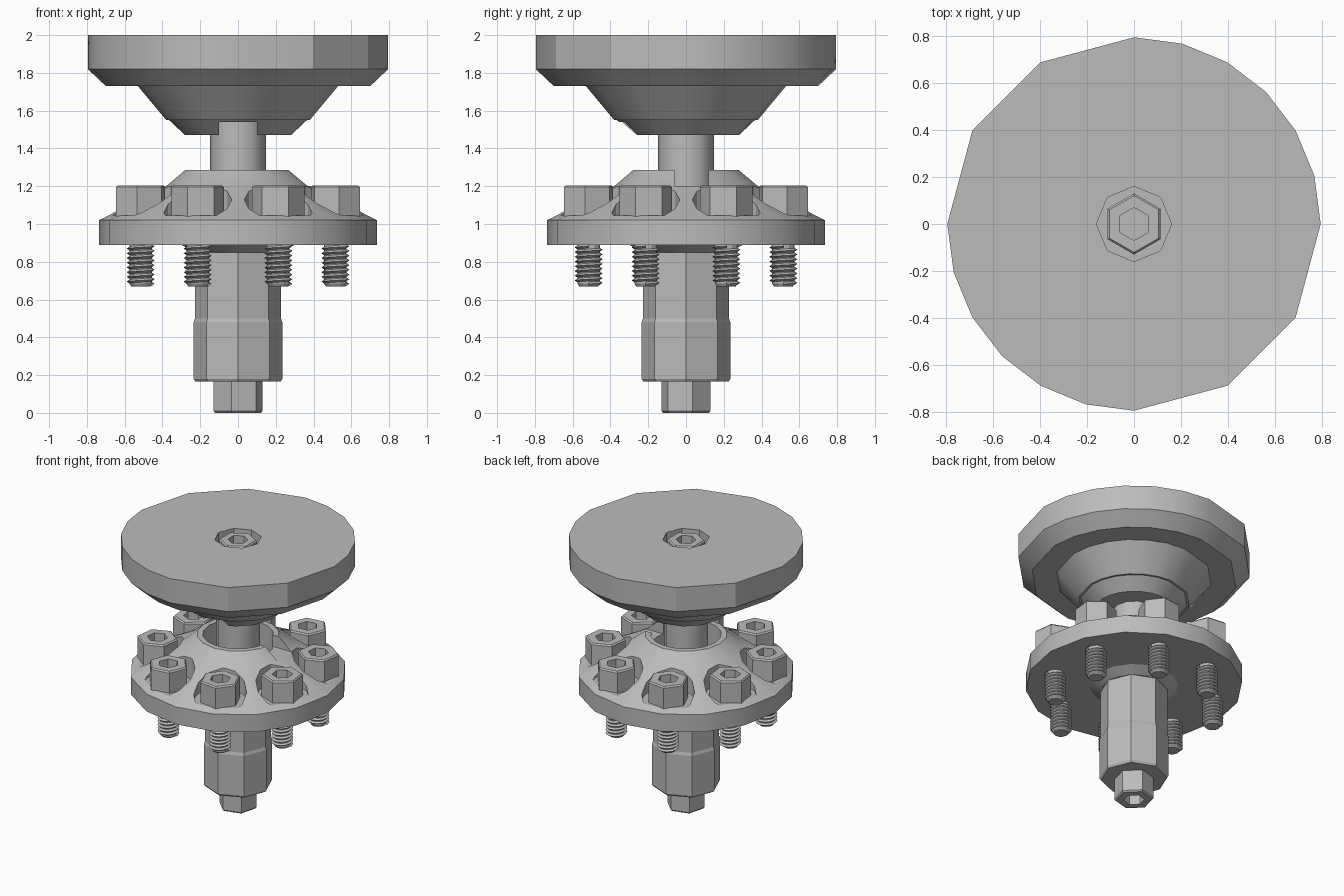
import bpy, bmesh, math

if "Cube" in bpy.data.objects:
    bpy.data.objects.remove(bpy.data.objects["Cube"])

steel = bpy.data.materials.new("steel grey")
steel.diffuse_color = (0.5, 0.5, 0.5, 1)
steel.use_nodes = True
steel.node_tree.nodes["Principled BSDF"].inputs["Base Color"].default_value = steel.diffuse_color


def even(n, start=0):
    return [start + 360 * i / n for i in range(n)]


def lathe(name, profile, angles, loc=(0, 0, 0), smooth=None):
    """Sweep an (r, z) profile through a list of angles in degrees."""
    bm = bmesh.new()
    rings = [[bm.verts.new((r * math.cos(math.radians(a)), r * math.sin(math.radians(a)), z))
              for r, z in profile] for a in angles]
    for i, ring in enumerate(rings):
        nxt = rings[(i + 1) % len(rings)]
        for j in range(len(profile) - 1):
            bm.faces.new((ring[j], nxt[j], nxt[j + 1], ring[j + 1]))
    bmesh.ops.remove_doubles(bm, verts=bm.verts, dist=1e-5)
    bmesh.ops.recalc_face_normals(bm, faces=bm.faces)
    mesh = bpy.data.meshes.new(name)
    bm.to_mesh(mesh)
    bm.free()
    mesh.materials.append(steel)
    ob = bpy.data.objects.new(name, mesh)
    ob.location = loc
    bpy.context.collection.objects.link(ob)
    if smooth:
        activate(ob)
        bpy.ops.object.shade_smooth_by_angle(angle=math.radians(smooth))
    return ob


def activate(ob):
    bpy.ops.object.select_all(action='DESELECT')
    ob.select_set(True)
    bpy.context.view_layer.objects.active = ob


def cut(ob, cutter):
    mod = ob.modifiers.new("cut", 'BOOLEAN')
    mod.operation, mod.solver, mod.object = 'DIFFERENCE', 'EXACT', cutter
    bpy.context.view_layer.update()
    activate(ob)
    bpy.ops.object.modifier_apply(modifier=mod.name)
    bpy.data.objects.remove(cutter)


def prism(r, z0, z1, angles, loc=(0, 0, 0)):
    return lathe("cutter", [(0, z1), (r, z1), (r, z0), (0, z0)], angles, loc)


def box(x0, x1, y0, y1, z0, z1):
    bpy.ops.mesh.primitive_cube_add(size=1, location=((x0 + x1) / 2, (y0 + y1) / 2, (z0 + z1) / 2))
    ob = bpy.context.object
    ob.scale = (x1 - x0, y1 - y0, z1 - z0)
    ob.data.materials.append(steel)
    return ob


def hex_head(name, r, z0, z1, turn, loc=(0, 0, 0), socket_down=False):
    """Hexagonal head with a socket in its top or bottom."""
    s, top, base = (-1, z0, z1) if socket_down else (1, z1, z0)
    return lathe(name, [(0, top - s * 0.09), (0.07, top - s * 0.09), (0.07, top), (r * 0.93, top),
                        (r, top - s * 0.01), (r, base), (0, base)], even(6, turn), loc)


# Upper disc with unevenly spaced rim corners
rim = [0, 15, 30, 45, 60, 75, 90, 120, 150, 180, 195, 210, 225, 240, 255, 270, 300, 330]
disc = lathe("upper_disc", [(0, 2), (0.795, 2), (0.795, 1.82), (0.70, 1.73), (0.53, 1.73),
                            (0.38, 1.55), (0.365, 1.55), (0.28, 1.47), (0, 1.47)], rim)
cut(disc, prism(0.16, 1.88, 2.1, even(8)))
cut(disc, box(-0.1, 0.1, -0.5, -0.1, 1.4, 1.54))
activate(disc)
bpy.ops.object.shade_smooth_by_angle(angle=math.radians(25))
hex_head("disc_bolt", 0.13, 1.87, 1.99, 30)

# Stem joining disc and flange
lathe("stem", [(0, 1.6), (0.148, 1.6), (0.148, 1.05), (0, 1.05)], even(12), smooth=35)

# Flange with hollow collar and bolt pockets
flange = lathe("flange", [(0, 1.09), (0.24, 1.09), (0.24, 1.285), (0.28, 1.285), (0.375, 1.205),
                          (0.735, 1.02), (0.735, 0.89), (0.30, 0.89), (0.23, 0.85), (0, 0.85)], even(16))
spots = [(0.558 * math.cos(math.radians(a)), 0.558 * math.sin(math.radians(a)), 0) for a in even(8, 22.5)]
for p in spots:
    cut(flange, prism(0.18, 1.045, 1.4, even(12), p))
cut(flange, box(0.1, 0.5, -0.06, 0.12, 1.2, 1.4))
activate(flange)
bpy.ops.object.shade_smooth_by_angle(angle=math.radians(25))

# Flange bolts: head, core and helical thread
for i, p in enumerate(spots):
    hex_head("bolt_head_%d" % i, 0.14, 1.04, 1.205, 45 * i + 22.5, p)
    lathe("bolt_core_%d" % i, [(0, 0.9), (0.06, 0.9), (0.06, 0.685), (0.05, 0.67), (0, 0.67)], even(12), p)
    pitch = 0.025
    mesh = bpy.data.meshes.new("bolt_thread")
    mesh.from_pydata([(0.056, 0, 0.67), (0.074, 0, 0.67 + pitch / 2), (0.056, 0, 0.67 + pitch)],
                     [(0, 1), (1, 2)], [])
    mesh.materials.append(steel)
    thread = bpy.data.objects.new("bolt_thread_%d" % i, mesh)
    thread.location = p
    bpy.context.collection.objects.link(thread)
    screw = thread.modifiers.new("screw", 'SCREW')
    screw.screw_offset, screw.iterations = pitch, 8
    screw.steps = screw.render_steps = 12
    screw.use_merge_vertices = screw.use_normal_calculate = True
    screw.use_smooth_shade = False

# Octagonal hub and its bottom bolt
lathe("hub", [(0, 0.88), (0.228, 0.88), (0.228, 0.5), (0.235, 0.48), (0.235, 0.18), (0.225, 0.165), (0, 0.165)],
      even(8))
hex_head("hub_bolt", 0.134, 0, 0.17, 15, socket_down=True)
